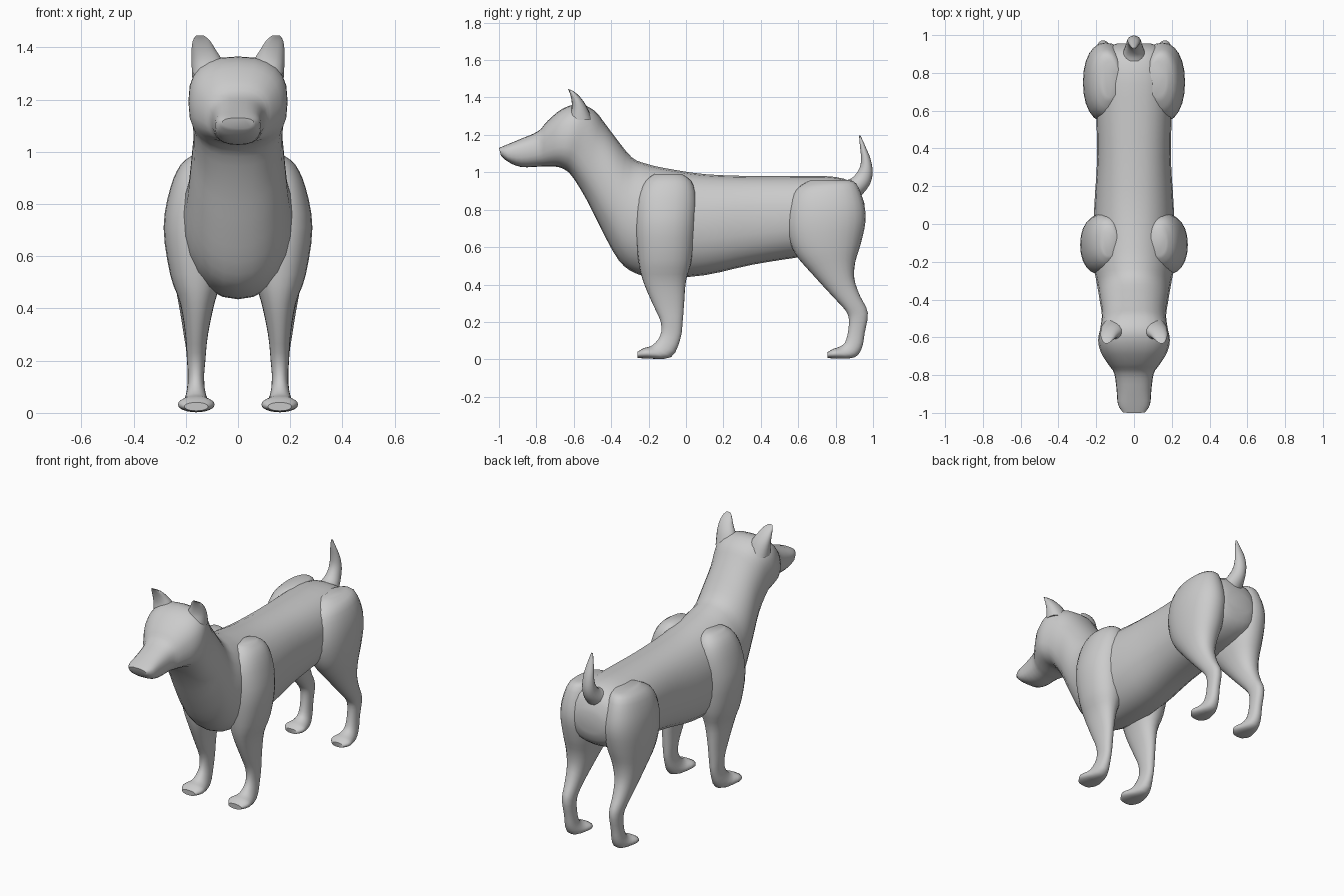
import bpy, bmesh, math


def spow(v, p):
    return math.copysign(abs(v) ** (2 / p), v)


def smooth_rings(rings, steps):
    # Catmull-Rom interpolation between the key sections
    out = []
    n = len(rings)
    for i in range(n - 1):
        a, b, c, d = (rings[max(i - 1, 0)], rings[i], rings[i + 1], rings[min(i + 2, n - 1)])
        for s in range(steps):
            t = s / steps
            out.append([0.5 * (2 * q + (r - p) * t + (2 * p - 5 * q + 4 * r - u) * t * t
                               + (3 * q - p - 3 * r + u) * t ** 3)
                        for p, q, r, u in zip(a, b, c, d)])
    out.append(list(rings[-1]))
    return out


def loft(name, rings, mirror=False, segs=24, steps=3):
    # each section: edge A (y, z), edge B (y, z), x range, roundness power
    bm = bmesh.new()
    loops = []
    for ay, az, by, bz, x0, x1, p in smooth_rings(rings, steps):
        loop = []
        for k in range(segs):
            ang = 2 * math.pi * k / segs
            c, s = spow(math.cos(ang), p), spow(math.sin(ang), p)
            loop.append(bm.verts.new(((x0 + x1) / 2 + (x1 - x0) / 2 * s,
                                      (ay + by) / 2 + (ay - by) / 2 * c,
                                      (az + bz) / 2 + (az - bz) / 2 * c)))
        loops.append(loop)
    for a, b in zip(loops, loops[1:]):
        for k in range(segs):
            j = (k + 1) % segs
            bm.faces.new((a[k], a[j], b[j], b[k]))
    bm.faces.new(loops[0])
    bm.faces.new(loops[-1])
    bmesh.ops.recalc_face_normals(bm, faces=bm.faces)
    me = bpy.data.meshes.new(name)
    bm.to_mesh(me)
    bm.free()
    ob = bpy.data.objects.new(name, me)
    bpy.context.collection.objects.link(ob)
    if mirror:
        ob.modifiers.new("Mirror", 'MIRROR')
    bpy.ops.object.select_all(action='DESELECT')
    ob.select_set(True)
    bpy.context.view_layer.objects.active = ob
    bpy.ops.object.shade_smooth_by_angle(angle=math.radians(50))
    return ob


def sym(rows):
    return [(a, b, c, d, -w, w, p) for a, b, c, d, w, p in rows]


def limb(rows, p=2.2):
    return [(*r, p) for r in rows]


# Trunk from rump to chest: top point, bottom point, half width, roundness
trunk = [
    (.955, .83, .955, .71, .09, 2.2), (.91, .93, .92, .63, .17, 2.3),
    (.80, .975, .80, .57, .20, 2.3), (.60, .98, .60, .545, .20, 2.3),
    (.35, .98, .35, .505, .195, 2.3), (.10, .99, .10, .45, .21, 2.2),
    (-.10, 1.02, -.14, .435, .215, 2.1), (-.21, 1.045, -.27, .46, .21, 2.1),
    (-.29, 1.08, -.36, .53, .195, 2.1)]
# Neck, skull and muzzle
head = [
    (-.38, 1.19, -.45, .69, .18, 2.2), (-.44, 1.27, -.53, .85, .17, 2.3),
    (-.49, 1.33, -.61, .98, .178, 2.5), (-.57, 1.365, -.66, 1.02, .19, 2.6),
    (-.66, 1.34, -.70, 1.03, .175, 2.5), (-.74, 1.275, -.75, 1.03, .135, 2.4),
    (-.79, 1.22, -.79, 1.03, .105, 2.4), (-.88, 1.18, -.88, 1.028, .092, 2.5),
    (-.96, 1.147, -.95, 1.055, .085, 2.7), (-1.0, 1.13, -.99, 1.09, .06, 2.6)]
loft("body_and_head", sym(trunk + head))

# Front legs: front edge, back edge, inner and outer x
front = [
    (-.17, .99, -.02, .99, .09, .17), (-.22, .95, .03, .95, .06, .22),
    (-.26, .86, .055, .86, .05, .26), (-.27, .71, .05, .71, .05, .285),
    (-.255, .53, .03, .53, .06, .26), (-.23, .42, 0, .42, .09, .222),
    (-.18, .30, -.01, .30, .115, .202), (-.135, .20, -.018, .20, .125, .195),
    (-.138, .125, -.03, .11, .13, .192), (-.18, .075, -.08, .012, .115, .207),
    (-.225, .06, -.20, .004, .09, .23), (-.26, .04, -.258, .008, .115, .205)]
loft("front_legs", limb(front), mirror=True)

# Hind legs with thigh, hock and paw
hind = [
    (.67, .96, .86, .96, .08, .17), (.59, .91, .91, .94, .06, .225),
    (.55, .82, .95, .84, .04, .26), (.54, .70, .96, .74, .03, .27),
    (.58, .57, .935, .62, .045, .26), (.68, .45, .905, .52, .08, .24),
    (.79, .33, .90, .43, .11, .22), (.85, .265, .93, .34, .122, .208),
    (.87, .22, .972, .25, .128, .198), (.867, .15, .955, .14, .13, .193),
    (.85, .09, .94, .06, .125, .197), (.82, .067, .90, .01, .112, .207),
    (.785, .055, .80, .004, .095, .225), (.755, .037, .757, .008, .12, .20)]
loft("hind_legs", limb(hind), mirror=True)

# Upturned tail
tail = [
    (.82, .95, .90, .84, .075, 2), (.88, .965, .95, .89, .055, 2),
    (.915, 1.0, .985, .94, .042, 2), (.933, 1.04, .998, 1.0, .037, 2),
    (.935, 1.09, .987, 1.07, .031, 2), (.93, 1.14, .963, 1.13, .021, 2),
    (.925, 1.197, .933, 1.197, .006, 2)]
loft("tail", sym(tail), segs=16)

# Pricked ears
ear = [
    (-.63, 1.28, -.50, 1.28, .04, .175), (-.612, 1.34, -.53, 1.35, .058, .178),
    (-.612, 1.385, -.56, 1.395, .085, .178), (-.622, 1.425, -.59, 1.425, .107, .173),
    (-.632, 1.446, -.615, 1.44, .127, .163)]
loft("ears", limb(ear), mirror=True, segs=16)
